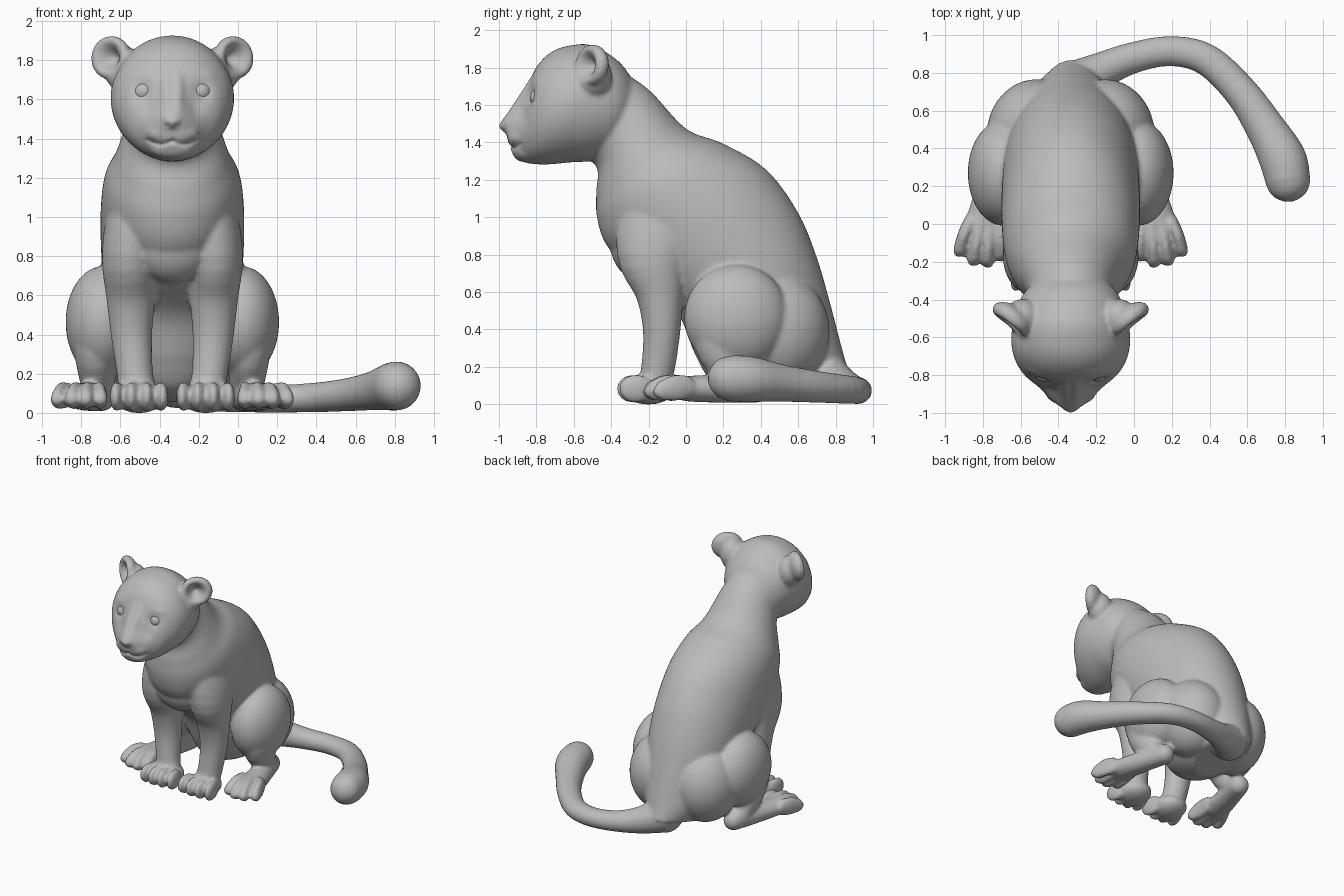
import bpy, bmesh, math
from mathutils import Vector, Matrix

cube = bpy.data.objects.get("Cube")
if cube:
    bpy.data.objects.remove(cube)

MIDLINE = -0.335
X, Y, Z = Vector((1, 0, 0)), Vector((0, 1, 0)), Vector((0, 0, 1))


def material(name, value):
    mat = bpy.data.materials.new(name)
    mat.use_nodes = True
    colour = (value, value, value, 1)
    mat.diffuse_color = colour
    mat.node_tree.nodes["Principled BSDF"].inputs["Base Color"].default_value = colour
    return mat


def spline(rows, steps):
    """Smooth curve through rows of numbers."""
    pts = [Vector(r) for r in rows]
    pts = [pts[0] * 2 - pts[1]] + pts + [pts[-1] * 2 - pts[-2]]
    out = []
    for a, b, c, d in zip(pts, pts[1:], pts[2:], pts[3:]):
        for i in range(steps):
            t = i / steps
            out.append(b + ((c - a) * t + (a * 2 - b * 5 + c * 4 - d) * t**2
                            + (b * 3 - a - c * 3 + d) * t**3) / 2)
    return out + [pts[-2]]


def loft(bm, rings, sides):
    """Skin a row of ellipses given as centre and two half axes."""
    loops = []
    for centre, a, b in rings:
        angles = [math.tau * i / sides for i in range(sides)]
        loops.append([bm.verts.new(centre + a * math.cos(t) + b * math.sin(t)) for t in angles])
    for low, high in zip(loops, loops[1:]):
        for i in range(sides):
            j = (i + 1) % sides
            bm.faces.new((low[i], low[j], high[j], high[i]))
    bm.faces.new(loops[0][::-1])
    bm.faces.new(loops[-1])


def trunk(bm, rows):
    """Rows: y and z of the upper edge, y and z of the lower edge, half width."""
    rings = []
    for yb, zb, yf, zf, half in spline(rows, 6):
        rings.append((Vector((0, yb + yf, zb + zf)) / 2, X * half,
                      Vector((0, yb - yf, zb - zf)) / 2))
    loft(bm, rings, 64)


def ball(bm, centre, radii, turn=0, side=1, tilt=0, segments=20):
    mat = (Matrix.Translation((centre[0] * side, centre[1], centre[2]))
           @ Matrix.Rotation(turn * side, 4, "Z") @ Matrix.Rotation(tilt, 4, "X")
           @ Matrix.Diagonal((*radii, 1)))
    bmesh.ops.create_uvsphere(bm, u_segments=segments, v_segments=segments // 2,
                              radius=1, matrix=mat)


def limb(bm, rows, ref, side=1, sides=24):
    """Rows: x, y, z, radius across, radius along ref."""
    pts = spline(rows, 4)
    places = [Vector((p[0] * side, p[1], p[2])) for p in pts]
    rings = []
    for i, p in enumerate(pts):
        tangent = (places[min(i + 1, len(pts) - 1)] - places[max(i - 1, 0)]).normalized()
        a = tangent.cross(ref).normalized()
        rings.append((places[i], a * p[3], a.cross(tangent) * p[4]))
    loft(bm, rings, sides)
    for k in (0, -1):
        r = min(pts[k][3], pts[k][4])
        ball(bm, places[k], (r, r, r))


bm = bmesh.new()

# Torso and neck, from nape to rump
trunk(bm, [(-.4, 1.82, -.62, 1.38, .2), (-.2, 1.69, -.48, 1.28, .23),
           (0, 1.48, -.48, 1.14, .29), (.2, 1.4, -.475, 1, .345),
           (.43, 1.26, -.42, .85, .365), (.6, 1.03, -.26, .69, .365),
           (.7, .79, -.05, .5, .35), (.77, .55, .05, .27, .32),
           (.83, .32, .15, .12, .27), (.87, .18, .35, .06, .17)])
ball(bm, (0, -.25, .89), (.22, .16, .22), segments=40)

# Head, from nape to muzzle
trunk(bm, [(-.27, 1.72, -.3, 1.45, .16), (-.36, 1.84, -.38, 1.36, .25),
           (-.5, 1.925, -.5, 1.31, .3), (-.62, 1.925, -.62, 1.3, .315),
           (-.72, 1.89, -.72, 1.29, .295), (-.8, 1.81, -.8, 1.29, .245),
           (-.86, 1.675, -.86, 1.3, .175), (-.93, 1.59, -.92, 1.34, .11),
           (-.975, 1.54, -.95, 1.4, .065)])
ball(bm, (0, -.965, 1.495), (.045, .035, .035))
ball(bm, (0, -.86, 1.36), (.12, .07, .06))

for s in (1, -1):
    # Muzzle pads, nose bridge and brow
    ball(bm, (.055, -.875, 1.435), (.085, .08, .06), side=s)
    limb(bm, [(.02, -.76, 1.79, .04, .04), (.025, -.845, 1.66, .04, .04),
              (.02, -.95, 1.51, .035, .035)], X, s)
    ball(bm, (.15, -.75, 1.715), (.1, .065, .05), .4, s)

    # Ear
    ball(bm, (.315, -.505, 1.82), (.12, .07, .112), .7, s, -.1, 28)
    ball(bm, (.255, -.495, 1.765), (.095, .1, .12), 0, s)

    # Front leg and paw
    limb(bm, [(.17, -.1, 1.24, .07, .1), (.19, -.12, 1.02, .14, .24),
              (.215, -.17, .8, .145, .2),
              (.212, -.14, .6, .125, .13), (.208, -.13, .4, .105, .1),
              (.19, -.15, .2, .092, .09), (.175, -.18, .1, .1, .08)], Y, s, 36)
    ball(bm, (.17, -.2, .085), (.13, .14, .08), 0, s)
    for k in (-1.5, -.5, .5, 1.5):
        reach = .012 * abs(k)
        ball(bm, (.17 + k * .075, -.285 + reach, .09), (.036, .095, .077), k * .08, s)

    # Haunch, thigh, shin and hind foot
    ball(bm, (.2, .5, .4), (.24, .27, .3), .35, s, 0, 44)
    ball(bm, (.355, .27, .47), (.19, .28, .285), 0, s, 0, 44)
    limb(bm, [(.385, .17, .44, .13, .15), (.39, .2, .28, .105, .13),
              (.375, .3, .13, .085, .085), (.36, .36, .1, .075, .075)], Y, s)
    limb(bm, [(.36, .38, .09, .075, .075), (.41, .2, .09, .085, .075),
              (.45, .03, .09, .1, .07), (.47, -.06, .09, .095, .055)], Z, s)
    for k in (-1.5, -.5, .5, 1.5):
        reach = .02 * k * k + .008 * k
        limb(bm, [(.45 + k * .05, .02, .1, .04, .06),
                  (.467 + k * .064, -.11 + reach, .095, .035, .072),
                  (.477 + k * .074, -.2 + reach, .075, .036, .052)], Z, s, 16)

# Tail curling around to one side
limb(bm, [(.02, .72, .17, .15, .14), (.16, .81, .12, .1, .105),
          (.33, .88, .09, .083, .08), (.53, .915, .08, .08, .072),
          (.72, .87, .085, .085, .075), (.9, .7, .1, .09, .085),
          (1.03, .51, .12, .105, .1), (1.12, .35, .14, .125, .122),
          (1.15, .235, .145, .12, .125)], Z, 1, 32)

mesh = bpy.data.meshes.new("big_cat_body")
bm.to_mesh(mesh)
bm.free()
body = bpy.data.objects.new("big_cat_body", mesh)
bpy.context.collection.objects.link(body)
bpy.context.view_layer.objects.active = body
body.select_set(True)

# Blend all parts into one skin
remesh = body.modifiers.new("skin", "REMESH")
remesh.mode = "VOXEL"
remesh.voxel_size = .012
soften = body.modifiers.new("soften", "SMOOTH")
soften.factor, soften.iterations = .5, 8
for name in ("skin", "soften"):
    bpy.ops.object.modifier_apply(modifier=name)

face = [v for v in body.data.vertices if v.co.z > 1.3 and v.co.y < -.42]


def dent(centre, radius, push, depth=1):
    """Press the face in around a point; a small depth reaches through in y."""
    centre, push = Vector(centre), Vector(push)
    for v in face:
        gap = v.co - centre
        gap.y *= depth
        d = gap.length / radius
        if d < 2.5:
            v.co += push * math.exp(-d * d * 1.5)


for s in (1, -1):
    # Eye sockets, muzzle hollows, ear cups, nostrils
    dent((s * .145, -.83, 1.645), .06, (0, .025, 0))
    dent((s * .1, -.88, 1.56), .07, (0, .025, 0))
    dent((s * .355, -.565, 1.825), .08, (-s * .07, .08, -.01))
    dent((s * .028, -.985, 1.47), .014, (0, .012, 0))
    # Mouth line
    for i in range(10):
        x = i * .014
        dent((s * x, -.91, 1.395 - .018 * math.sin(x * 27)), .013, (0, .011, 0), .12)

# Set the midline and drop the paws onto the ground
low = min(v.co.z for v in body.data.vertices)
body.data.transform(Matrix.Translation((MIDLINE, 0, -low)))
body.data.materials.clear()
fur = material("grey", .5)
body.data.materials.append(fur)
bpy.ops.object.shade_smooth()

# Eyes
for s, side in ((1, "left"), (-1, "right")):
    bm = bmesh.new()
    ball(bm, (MIDLINE + s * .145, -.778, 1.645 - low), (.056, .056, .054), segments=32)
    mesh = bpy.data.meshes.new(side + "_eye")
    bm.to_mesh(mesh)
    bm.free()
    mesh.materials.append(fur)
    mesh.polygons.foreach_set("use_smooth", [True] * len(mesh.polygons))
    bpy.context.collection.objects.link(bpy.data.objects.new(side + "_eye", mesh))
